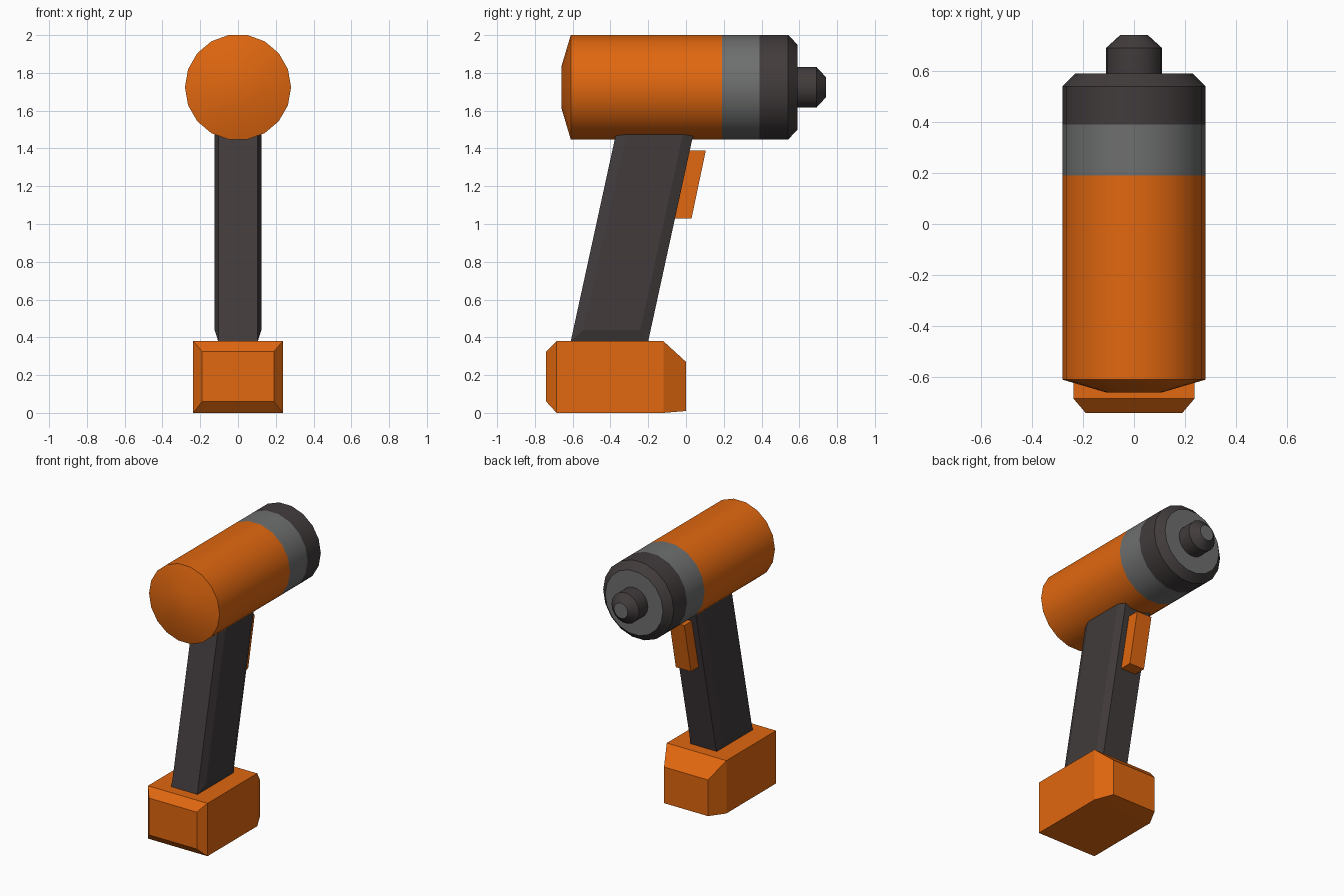
import bpy, bmesh, math

if "Cube" in bpy.data.objects:
    bpy.data.objects.remove(bpy.data.objects["Cube"])


def material(name, rgb):
    m = bpy.data.materials.new(name)
    m.diffuse_color = (*rgb, 1)
    m.use_nodes = True
    m.node_tree.nodes["Principled BSDF"].inputs["Base Color"].default_value = m.diffuse_color
    return m


orange = material("orange", (0.75, 0.136, 0.005))
grey = material("mid grey", (0.156, 0.158, 0.158))
dark = material("dark grey", (0.054, 0.044, 0.045))


def skin(name, rings, mats, bands=None, caps=(0, 0)):
    """Bridge equal-sized rings of points and close both ends."""
    bm = bmesh.new()
    loops = [[bm.verts.new(p) for p in ring] for ring in rings]
    n = len(loops[0])
    for k, (a, b) in enumerate(zip(loops, loops[1:])):
        for i in range(n):
            j = (i + 1) % n
            f = bm.faces.new((a[i], a[j], b[j], b[i]))
            f.material_index = bands[k] if bands else 0
    for loop, idx in zip((loops[0], loops[-1]), caps):
        bm.faces.new(loop).material_index = idx
    bmesh.ops.remove_doubles(bm, verts=bm.verts, dist=1e-4)
    bmesh.ops.recalc_face_normals(bm, faces=bm.faces)
    me = bpy.data.meshes.new(name)
    bm.to_mesh(me)
    bm.free()
    for m in mats:
        me.materials.append(m)
    ob = bpy.data.objects.new(name, me)
    bpy.context.collection.objects.link(ob)
    return ob


def circle(y, r, n=18, zc=1.724):
    steps = [2 * math.pi * i / n for i in range(n)]
    return [(r * math.cos(t), y, zc + r * math.sin(t)) for t in steps]


# Motor housing, gear collar, nose and chuck as one turned shape
profile = [(-0.66, 0.11), (-0.61, 0.281), (0.19, 0.281), (0.39, 0.281),
           (0.54, 0.281), (0.59, 0.23), (0.59, 0.11), (0.69, 0.11), (0.74, 0.055)]
body = skin("drill_body", [circle(y, r) for y, r in profile], [orange, grey, dark],
            bands=[0, 0, 1, 2, 2, 1, 2, 2], caps=(0, 1))
body.data.shade_smooth()
body.data.set_sharp_from_angle(angle=math.radians(30))

LEAN = 0.218


# Raked handle with chamfered corners
def handle_ring(z, w, cx, cy):
    s = LEAN * (z - 0.38)
    b, f = -0.61 + s, -0.20 + s
    half = [(w - cx, b), (w, b + cy), (w, f - cy), (w - cx, f)]
    return [(x, y, z) for x, y in half] + [(-x, y, z) for x, y in reversed(half)]


skin("handle", [handle_ring(0.38, 0.105, 0, 0), handle_ring(0.44, 0.124, 0.022, 0.055),
                handle_ring(1.56, 0.124, 0.022, 0.055)], [dark])


# Trigger, parallel to the handle
def trigger_ring(z):
    f = 0.105 + 0.21 * (z - 1.39)
    return [(-0.06, f - 0.13, z), (0.06, f - 0.13, z), (0.06, f, z), (-0.06, f, z)]


skin("trigger", [trigger_ring(1.03), trigger_ring(1.39)], [orange])


# Battery pack, chamfered behind and tapered in front
def battery_ring(y, w, z0, z1):
    return [(-w, y, z0), (w, y, z0), (w, y, z1), (-w, y, z1)]


skin("battery_pack", [battery_ring(-0.74, 0.19, 0.06, 0.325),
                      battery_ring(-0.685, 0.237, 0, 0.38),
                      battery_ring(-0.12, 0.237, 0, 0.38),
                      battery_ring(0.0, 0.175, 0.01, 0.27)], [orange])
